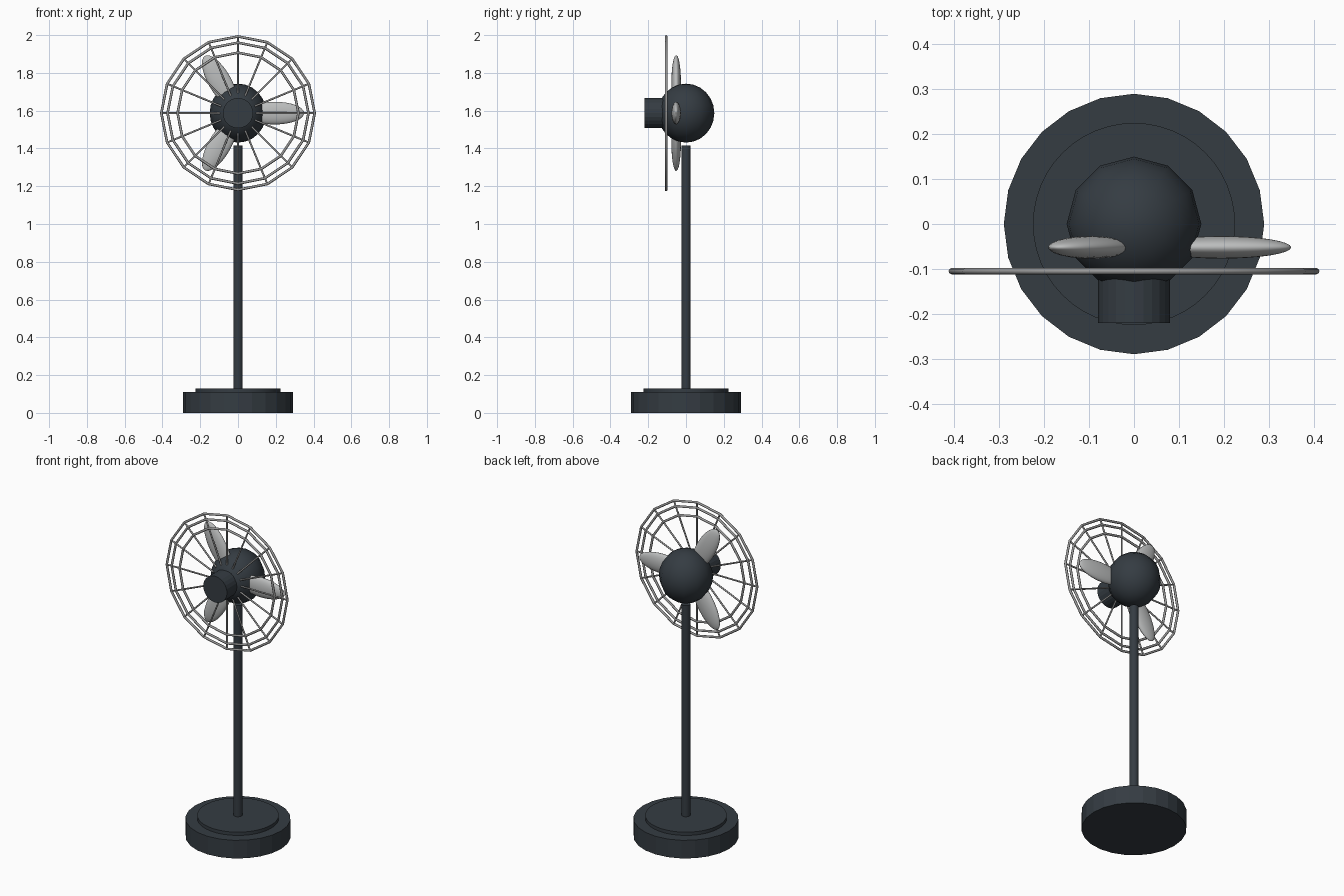
import bpy
from math import pi, cos, sin
from mathutils import Vector

cube = bpy.data.objects.get("Cube")
if cube:
    bpy.data.objects.remove(cube, do_unlink=True)


def material(name, color):
    m = bpy.data.materials.new(name)
    m.use_nodes = True
    m.diffuse_color = (*color, 1)
    m.node_tree.nodes["Principled BSDF"].inputs["Base Color"].default_value = (*color, 1)
    return m


DARK = material("dark slate", (0.035, 0.045, 0.055))
WIRE = material("wire grey", (0.33, 0.33, 0.33))
BLADE = material("blade silver", (0.5, 0.51, 0.51))

HEAD_Z = 1.587
GUARD_Y = -0.105


def finish(name, mat, smooth=None):
    ob = bpy.context.object
    ob.name = name
    ob.data.materials.append(mat)
    if smooth:
        bpy.ops.object.shade_smooth_by_angle(angle=smooth)
    return ob


def rod(name, start, end, radius, sides, mat, smooth=None):
    a, b = Vector(start), Vector(end)
    d = b - a
    bpy.ops.mesh.primitive_cylinder_add(
        vertices=sides, radius=radius, depth=d.length, location=(a + b) / 2,
        rotation=d.to_track_quat('Z', 'Y').to_euler())
    return finish(name, mat, smooth)


# Stand
rod("base", (0, 0, 0), (0, 0, 0.11), 0.29, 24, DARK)
rod("base_plate", (0, 0, 0.1), (0, 0, 0.13), 0.225, 48, DARK, 0.6)
rod("pole", (0, 0, 0.12), (0, 0, 1.415), 0.025, 16, DARK, 0.6)

# Motor ball and front hub
bpy.ops.mesh.primitive_uv_sphere_add(segments=12, ring_count=12, radius=0.15,
                                     location=(0, 0, HEAD_Z))
bpy.context.object.scale = (1, 1, 1.04)
finish("motor_housing", DARK, 1.2)
rod("hub", (0, -0.22, HEAD_Z), (0, -0.08, HEAD_Z), 0.08, 24, DARK)

# Three ellipsoid blades, long axis pointing outwards
for i in range(3):
    a = i * 2 * pi / 3
    bpy.ops.mesh.primitive_uv_sphere_add(
        segments=24, ring_count=16, radius=1,
        location=(0.195 * cos(a), -0.052, HEAD_Z + 0.195 * sin(a)),
        rotation=(0, pi / 2 - a, 0))
    bpy.context.object.scale = (0.06, 0.025, 0.155)
    finish(f"blade_{i + 1}", BLADE, 1.2)

# Wire guard: three rings and sixteen spokes
for name, r in (("outer", 0.406), ("middle", 0.373), ("inner", 0.32)):
    bpy.ops.mesh.primitive_torus_add(
        major_radius=r, minor_radius=0.007, major_segments=16, minor_segments=8,
        location=(0, GUARD_Y, HEAD_Z), rotation=(pi / 2, 0, 0))
    finish(f"guard_{name}_ring", WIRE, 0.9)

for i in range(8):
    a = i * pi / 8
    x, z = 0.403 * cos(a), 0.403 * sin(a)
    rod(f"guard_spoke_{i + 1}", (-x, GUARD_Y, HEAD_Z - z), (x, GUARD_Y, HEAD_Z + z),
        0.005, 8, WIRE, 0.9)
